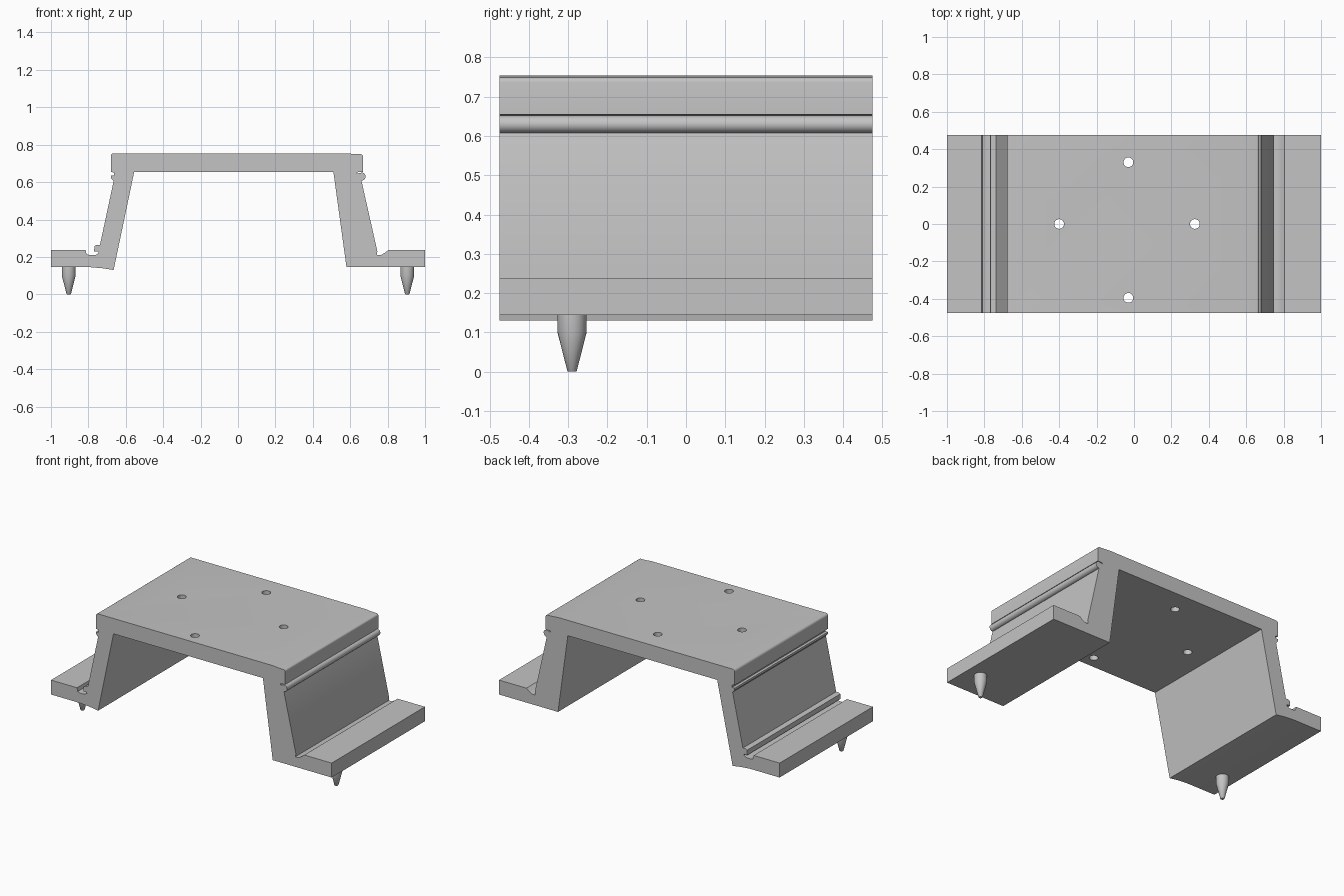
import bpy
import bmesh
import math

cube = bpy.data.objects.get("Cube")
if cube:
    bpy.data.objects.remove(cube, do_unlink=True)

grey = bpy.data.materials.new("light grey")
grey.use_nodes = True
grey.diffuse_color = (0.55, 0.55, 0.55, 1)
grey.node_tree.nodes["Principled BSDF"].inputs["Base Color"].default_value = (0.55, 0.55, 0.55, 1)

DEPTH = 0.475


def make_object(name, bm):
    bmesh.ops.recalc_face_normals(bm, faces=bm.faces)
    mesh = bpy.data.meshes.new(name)
    bm.to_mesh(mesh)
    bm.free()
    mesh.materials.append(grey)
    obj = bpy.data.objects.new(name, mesh)
    bpy.context.collection.objects.link(obj)
    return obj


def smooth(obj):
    bpy.ops.object.select_all(action='DESELECT')
    obj.select_set(True)
    bpy.context.view_layer.objects.active = obj
    bpy.ops.object.shade_smooth_by_angle(angle=math.radians(35))


def arc(cx, cz, r, start, end, steps=8):
    angles = [math.radians(start + (end - start) * i / steps) for i in range(steps + 1)]
    return [(cx + r * math.cos(a), cz + r * math.sin(a)) for a in angles]


# Bridge cross-section, going round from the outer end of the right foot
profile = [(-1, 0.145), (-1, 0.238), (-0.815, 0.238), (-0.81, 0.215)]
# Retaining lip at the bottom of the right wall
profile += [(-0.79, 0.209), (-0.76, 0.211), (-0.745, 0.22), (-0.748, 0.228), (-0.77, 0.228)]
profile += [(-0.767, 0.258), (-0.755, 0.265), (-0.738, 0.265)]
# Right wall and its snap notch
profile += [(-0.665, 0.605), (-0.68, 0.622), (-0.68, 0.635), (-0.662, 0.635), (-0.662, 0.65), (-0.68, 0.655)]
# Top deck with softened edges
profile += arc(-0.665, 0.739, 0.015, 180, 90, 4)
profile += [(0.58, 0.754), (0.62, 0.75)]
profile += arc(0.656, 0.737, 0.012, 90, 0, 4)
# Left snap bead, wall and groove
profile += [(0.668, 0.655), (0.635, 0.652), (0.635, 0.645)]
profile += arc(0.66, 0.63, 0.022, 80, -90, 10)
profile += [(0.745, 0.23), (0.742, 0.21), (0.765, 0.21), (0.785, 0.222), (0.805, 0.238)]
profile += [(1, 0.238), (1, 0.145)]
# Underside and inner opening
profile += [(0.58, 0.145), (0.51, 0.655), (-0.555, 0.655), (-0.665, 0.13), (-0.72, 0.139), (-0.79, 0.145)]

bm = bmesh.new()
face = bm.faces.new([bm.verts.new((x, -DEPTH, z)) for x, z in profile])
extruded = bmesh.ops.extrude_face_region(bm, geom=[face])
moved = [v for v in extruded["geom"] if isinstance(v, bmesh.types.BMVert)]
bmesh.ops.translate(bm, verts=moved, vec=(0, 2 * DEPTH, 0))
bridge = make_object("bridge_body", bm)

# Four screw holes through the deck
bm = bmesh.new()
for x, y in [(-0.4, 0), (0.325, 0), (-0.03, 0.33), (-0.03, -0.395)]:
    made = bmesh.ops.create_cone(bm, cap_ends=True, segments=24, radius1=0.026, radius2=0.026, depth=0.3)
    bmesh.ops.translate(bm, verts=made["verts"], vec=(x, y, 0.7))
cutter = make_object("hole_cutter", bm)
cutter.hide_render = True

cut = bridge.modifiers.new("screw_holes", 'BOOLEAN')
cut.operation = 'DIFFERENCE'
cut.solver = 'EXACT'
cut.object = cutter
bpy.context.view_layer.objects.active = bridge
bpy.ops.object.modifier_apply(modifier=cut.name)
bpy.data.objects.remove(cutter, do_unlink=True)
smooth(bridge)

# Tapered locating pegs under both feet
rings = [(0.037, 0.15), (0.037, 0.1), (0.012, 0.002), (0.01, 0)]
SIDES = 24
for name, px in [("right_peg", -0.905), ("left_peg", 0.905)]:
    bm = bmesh.new()
    loops = []
    for r, z in rings:
        circle = arc(px, -0.29, r, 0, 360, SIDES)[:-1]
        loops.append([bm.verts.new((x, y, z)) for x, y in circle])
    for a, b in zip(loops, loops[1:]):
        for i in range(SIDES):
            j = (i + 1) % SIDES
            bm.faces.new((a[i], a[j], b[j], b[i]))
    bm.faces.new(loops[0])
    bm.faces.new(loops[-1])
    smooth(make_object(name, bm))
